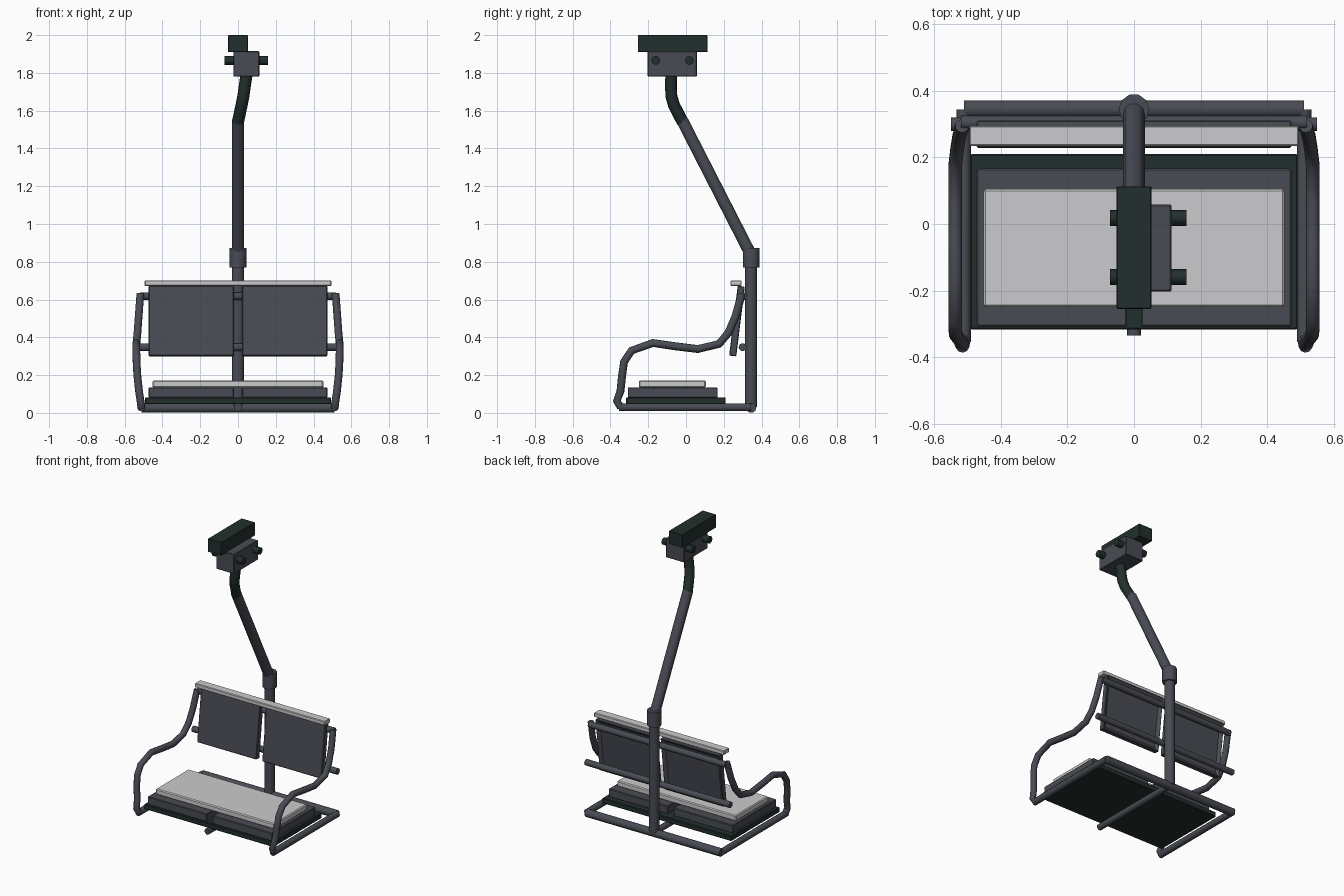
import bpy, bmesh, math
from mathutils import Matrix

if "Cube" in bpy.data.objects:
    bpy.data.objects.remove(bpy.data.objects["Cube"])


def material(name, rgb):
    m = bpy.data.materials.new(name)
    m.diffuse_color = (*rgb, 1)
    m.use_nodes = True
    m.node_tree.nodes["Principled BSDF"].inputs["Base Color"].default_value = m.diffuse_color
    return m


GREY = material("slate grey", (0.066, 0.071, 0.088))
GREEN = material("dark green", (0.016, 0.028, 0.027))
PALE = material("pale grey", (0.60, 0.60, 0.61))


def add(name, mesh, mat):
    mesh.materials.clear()
    mesh.materials.append(mat)
    ob = bpy.data.objects.new(name, mesh)
    bpy.context.collection.objects.link(ob)
    return ob


def box(name, x, y, z, mat, bevel=0.004):
    """Box from (min, max) ranges, with a small chamfer."""
    bm = bmesh.new()
    size = [r[1] - r[0] for r in (x, y, z)]
    mid = [(r[1] + r[0]) / 2 for r in (x, y, z)]
    bmesh.ops.create_cube(bm, size=1, matrix=Matrix.Translation(mid) @ Matrix.Diagonal((*size, 1)))
    if bevel:
        bmesh.ops.bevel(bm, geom=bm.edges[:], offset=bevel, segments=1, affect='EDGES')
    me = bpy.data.meshes.new(name)
    bm.to_mesh(me)
    bm.free()
    return add(name, me, mat)


def tube(name, points, radius, mat, res=3):
    """Round tube with capped ends along a path."""
    cu = bpy.data.curves.new(name, 'CURVE')
    cu.dimensions = '3D'
    cu.bevel_depth = radius
    cu.bevel_resolution = res
    cu.use_fill_caps = True
    sp = cu.splines.new('POLY')
    sp.points.add(len(points) - 1)
    for p, co in zip(sp.points, points):
        p.co = (*co, 1)
    tmp = bpy.data.objects.new(name + "_path", cu)
    bpy.context.collection.objects.link(tmp)
    bpy.context.view_layer.update()
    me = bpy.data.meshes.new_from_object(tmp.evaluated_get(bpy.context.evaluated_depsgraph_get()))
    bpy.data.objects.remove(tmp)
    ob = add(name, me, mat)
    bpy.ops.object.select_all(action='DESELECT')
    ob.select_set(True)
    bpy.context.view_layer.objects.active = ob
    bpy.ops.object.shade_smooth_by_angle(angle=math.radians(50))
    return ob


# Cable grip
box("grip_clamp", (-0.052, 0.052), (-0.255, 0.113), (1.91, 2.0), GREEN, 0.002)
box("grip_body", (-0.025, 0.113), (-0.203, 0.058), (1.78, 1.915), GREY)
for i, y in enumerate((-0.16, 0.018)):
    tube(f"grip_bolt_{i + 1}", [(-0.072, y, 1.866), (0.158, y, 1.866)], 0.024, GREEN, 2)

# Hanger
tube("hanger_neck", [(0.045, -0.078, 1.79), (0.036, -0.080, 1.73), (0.028, -0.077, 1.675),
                     (0.019, -0.064, 1.63), (0.0, -0.018, 1.54)], 0.032, GREEN)
tube("hanger_arm", [(0, -0.021, 1.55), (0, 0.345, 0.835)], 0.033, GREY)
tube("hanger_collar", [(0, 0.345, 0.77), (0, 0.345, 0.872)], 0.046, GREY)
tube("back_post", [(0, 0.345, 0.03), (0, 0.345, 0.80)], 0.033, GREY)

# Base frame
tube("base_back_bar", [(-0.512, 0.345, 0.027), (0.512, 0.345, 0.027)], 0.027, GREY)
tube("base_centre_bar", [(0, 0.345, 0.03), (0, -0.335, 0.03)], 0.021, GREY)

# Side rails, armrests
arm = [(0.512, -0.345, 0.03), (0.516, -0.366, 0.062), (0.524, -0.347, 0.115), (0.533, -0.338, 0.20),
       (0.537, -0.328, 0.27), (0.538, -0.288, 0.330), (0.538, -0.175, 0.370), (0.538, -0.06, 0.353),
       (0.538, 0.063, 0.338), (0.538, 0.175, 0.365), (0.532, 0.225, 0.425), (0.526, 0.262, 0.51),
       (0.517, 0.295, 0.63)]
for side, s in (("left", -1), ("right", 1)):
    tube(f"base_rail_{side}", [(s * 0.512, 0.345, 0.03), (s * 0.512, -0.355, 0.03)], 0.022, GREY)
    tube(f"armrest_{side}", [(s * x, y, z) for x, y, z in arm], 0.021, GREY)

# Backrest supports
tube("backrest_upper_bar", [(-0.52, 0.305, 0.618), (0.52, 0.305, 0.618)], 0.021, GREY)
tube("backrest_lower_bar", [(-0.55, 0.300, 0.348), (0.55, 0.300, 0.348)], 0.021, GREY)

# Seat and backrest halves
box("seat_tray", (-0.492, 0.492), (-0.317, 0.210), (0.047, 0.082), GREEN)
for side, s in (("left", -1), ("right", 1)):
    xr = sorted((s * 0.022, s * 0.473))
    box(f"seat_pad_{side}", xr, (-0.308, 0.167), (0.080, 0.135), GREY)
    ob = box(f"backrest_panel_{side}", xr, (-0.019, 0.019), (-0.186, 0.186), GREY)
    bm = bmesh.new()
    bm.from_mesh(ob.data)
    bm.normal_update()
    rear = [f for f in bm.faces if f.normal.y > 0.99]
    bmesh.ops.inset_region(bm, faces=rear, thickness=0.03)
    bmesh.ops.translate(bm, verts=list({v for f in rear for v in f.verts}), vec=(0, -0.016, 0))
    bm.to_mesh(ob.data)
    bm.free()
    ob.location = (0, 0.270, 0.486)
    ob.rotation_euler.x = math.radians(-7)

# Pale cushions
box("seat_cushion", (-0.452, 0.452), (-0.250, 0.105), (0.133, 0.172), PALE, 0.006)
box("backrest_cap", (-0.495, 0.495), (0.235, 0.295), (0.672, 0.701), PALE)
